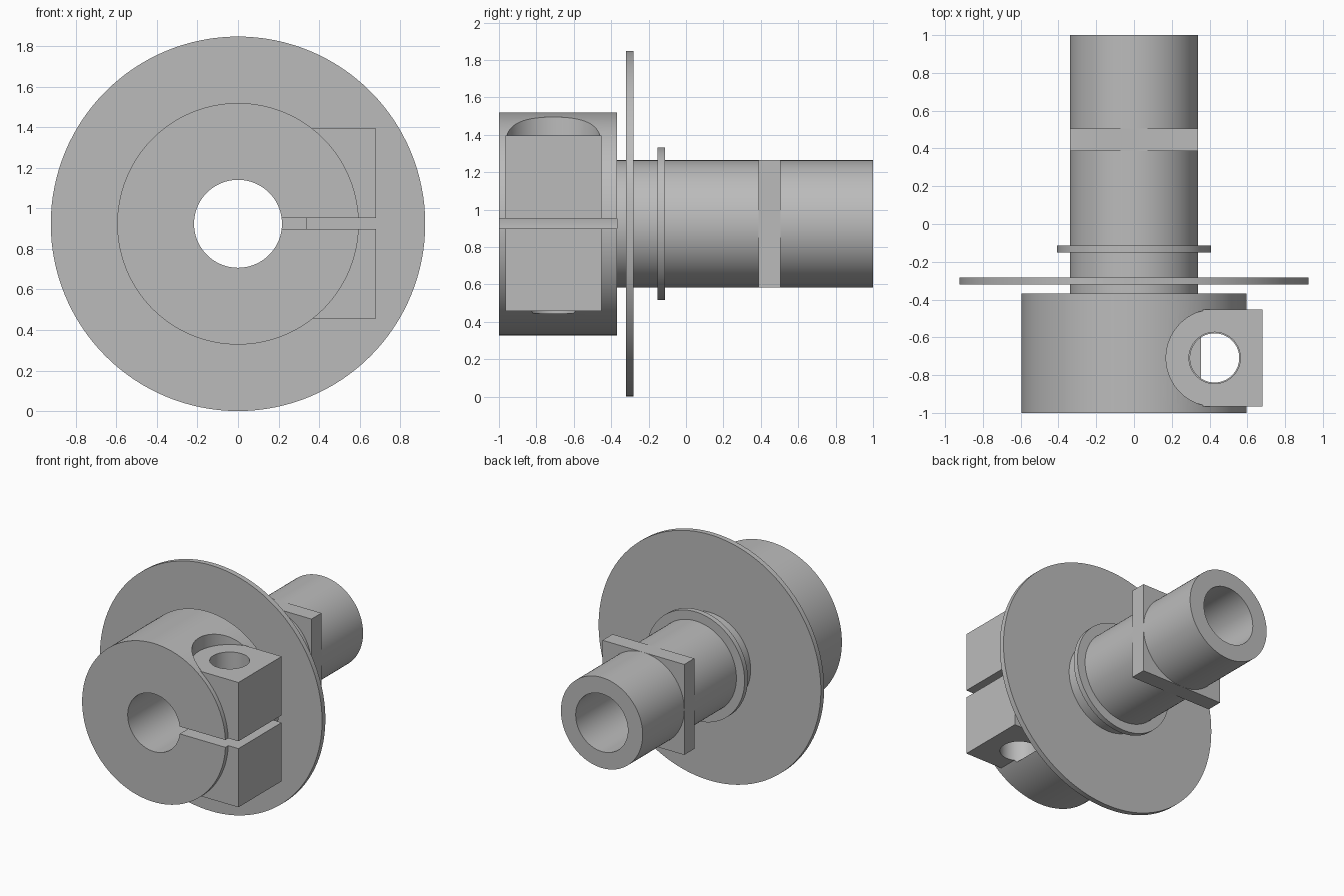
import bpy
import bmesh
import math
from mathutils import Matrix, Vector

AXIS_Z = 0.924      # height of the shaft axis
BORE = 0.217
SHAFT = 0.34
SEGMENTS = 128

default = bpy.data.objects.get("Cube")
if default:
    bpy.data.objects.remove(default, do_unlink=True)

steel = bpy.data.materials.new("grey steel")
steel.use_nodes = True
GREY = (0.5, 0.5, 0.5, 1)
steel.diffuse_color = GREY
steel.node_tree.nodes["Principled BSDF"].inputs["Base Color"].default_value = GREY


def make_object(name, bm):
    bmesh.ops.recalc_face_normals(bm, faces=bm.faces)
    mesh = bpy.data.meshes.new(name)
    bm.to_mesh(mesh)
    bm.free()
    mesh.materials.append(steel)
    obj = bpy.data.objects.new(name, mesh)
    bpy.context.collection.objects.link(obj)
    return obj


def tube(name, outer, inner, y0, y1):
    """Hollow cylinder along y, spun from a rectangular profile."""
    bm = bmesh.new()
    profile = [(inner, y0), (outer, y0), (outer, y1), (inner, y1)]
    rings = []
    for i in range(SEGMENTS):
        a = 2 * math.pi * i / SEGMENTS
        rings.append([bm.verts.new((r * math.cos(a), y, AXIS_Z + r * math.sin(a)))
                      for r, y in profile])
    for i, ring in enumerate(rings):
        after = rings[(i + 1) % SEGMENTS]
        for j in range(4):
            k = (j + 1) % 4
            bm.faces.new((ring[j], ring[k], after[k], after[j]))
    return make_object(name, bm)


def box(name, low, high):
    bm = bmesh.new()
    low, high = Vector(low), Vector(high)
    place = Matrix.Translation((low + high) / 2) @ Matrix.Diagonal((*(high - low), 1))
    bmesh.ops.create_cube(bm, size=1, matrix=place)
    return make_object(name, bm)


def rod(name, radius, start, end):
    """Solid cylinder between two points."""
    bm = bmesh.new()
    start, end = Vector(start), Vector(end)
    span = end - start
    turn = span.to_track_quat("Z", "Y").to_matrix().to_4x4()
    bmesh.ops.create_cone(bm, cap_ends=True, segments=SEGMENTS, radius1=radius,
                          radius2=radius, depth=span.length,
                          matrix=Matrix.Translation((start + end) / 2) @ turn)
    return make_object(name, bm)


def combine(target, tool, operation):
    """Apply a boolean and discard the tool."""
    tool.hide_render = True
    mod = target.modifiers.new("Boolean", "BOOLEAN")
    mod.operation = operation
    mod.solver = "EXACT"
    mod.object = tool
    bpy.context.view_layer.objects.active = target
    bpy.ops.object.modifier_apply(modifier=mod.name)
    bpy.data.objects.remove(tool, do_unlink=True)


# Split clamp collar with a clamping block on its left side
BOLT_X, BOLT_Y, POCKET = 0.427, -0.709, 0.257
BLOCK_LOW, BLOCK_TOP = 0.457, 1.395
collar = tube("clamp_collar", 0.596, BORE, -1, -0.368)
combine(collar, rod("pocket", POCKET, (BOLT_X, BOLT_Y, BLOCK_TOP),
                    (BOLT_X, BOLT_Y, 1.7)), "DIFFERENCE")
combine(collar, box("block", (0.33, BOLT_Y - POCKET, BLOCK_LOW),
                    (0.68, BOLT_Y + POCKET, BLOCK_TOP)), "UNION")

# Bolt hole, wider above the slit and stopping just under the block
for radius, z0, z1 in ((0.136, AXIS_Z, 1.6), (0.13, 0.445, 1.0)):
    combine(collar, rod("bolt_hole", radius, (BOLT_X, BOLT_Y, z0),
                        (BOLT_X, BOLT_Y, z1)), "DIFFERENCE")
combine(collar, box("slit", (0.1, -1.1, 0.898), (0.8, -0.2, 0.953)), "DIFFERENCE")

# Hollow shaft, large flange disc and small retaining ring
shaft = tube("shaft", SHAFT, BORE, -0.368, 1)
flange = tube("flange_disc", AXIS_Z, 0.3, -0.321, -0.282)
ring = tube("retaining_ring", 0.408, 0.3, -0.152, -0.113)

# Square plate around the shaft
plate = box("square_plate", (-SHAFT, 0.387, AXIS_Z - SHAFT), (SHAFT, 0.506, AXIS_Z + SHAFT))
combine(plate, rod("plate_bore", 0.3, (0, 0.2, AXIS_Z), (0, 0.7, AXIS_Z)), "DIFFERENCE")

# Smooth round walls, keep edges crisp
bpy.ops.object.select_all(action="DESELECT")
for obj in (collar, shaft, flange, ring, plate):
    obj.select_set(True)
bpy.context.view_layer.objects.active = collar
bpy.ops.object.shade_smooth_by_angle(angle=math.radians(30))
